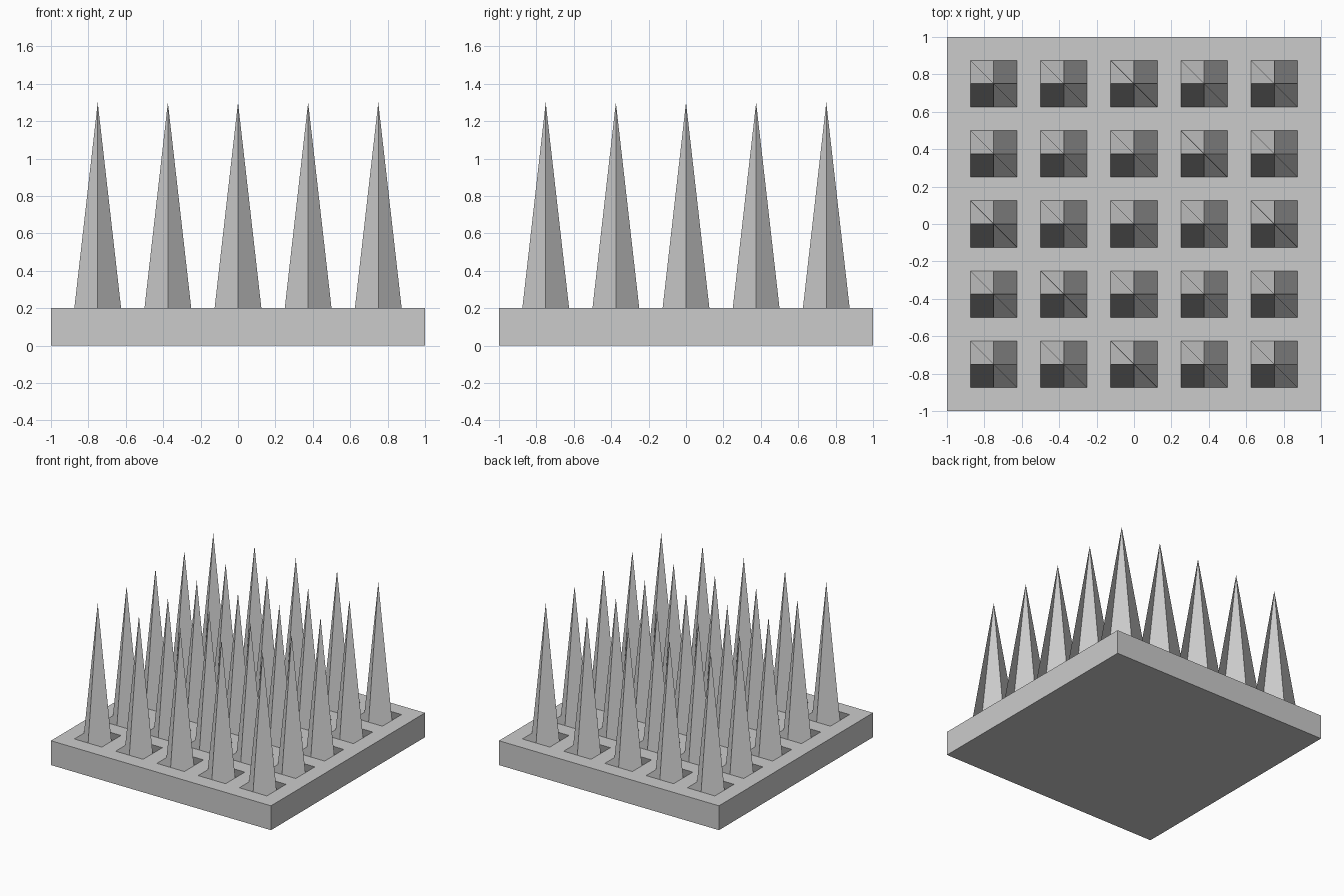
import bpy, bmesh

if "Cube" in bpy.data.objects:
    bpy.data.objects.remove(bpy.data.objects["Cube"])

PITCH, HALF = 0.375, 0.125      # spike spacing and half width
TOP, TIP = 0.2, 1.3             # slab top and spike tip heights

# Grid lines: slab border, then both edges and the centre of every spike
centres = [PITCH * (i - 2) for i in range(5)]
lines = [-1.0] + [c + d for c in centres for d in (-HALF, 0, HALF)] + [1.0]
n = len(lines)

bm = bmesh.new()

# Slab top with the centre point of each square pulled up into a spike
def is_tip(i, j):
    return i % 3 == 2 and j % 3 == 2

grid = [[bm.verts.new((x, y, TIP if is_tip(i, j) else TOP))
         for j, y in enumerate(lines)] for i, x in enumerate(lines)]
for i in range(n - 1):
    for j in range(n - 1):
        # starting corner fixes which way the bent quads fold
        bm.faces.new((grid[i + 1][j], grid[i + 1][j + 1],
                      grid[i][j + 1], grid[i][j]))

# Slab sides and underside
rim = [e for e in bm.edges if e.is_boundary]
new = bmesh.ops.extrude_edge_only(bm, edges=rim)["geom"]
for v in new:
    if isinstance(v, bmesh.types.BMVert):
        v.co.z = 0
bottom = [e for e in bm.edges if e.is_boundary]
bmesh.ops.contextual_create(bm, geom=bottom)
bmesh.ops.recalc_face_normals(bm, faces=bm.faces[:])

mesh = bpy.data.meshes.new("spiked_slab")
bm.to_mesh(mesh)
bm.free()
slab = bpy.data.objects.new("spiked_slab", mesh)
bpy.context.collection.objects.link(slab)
